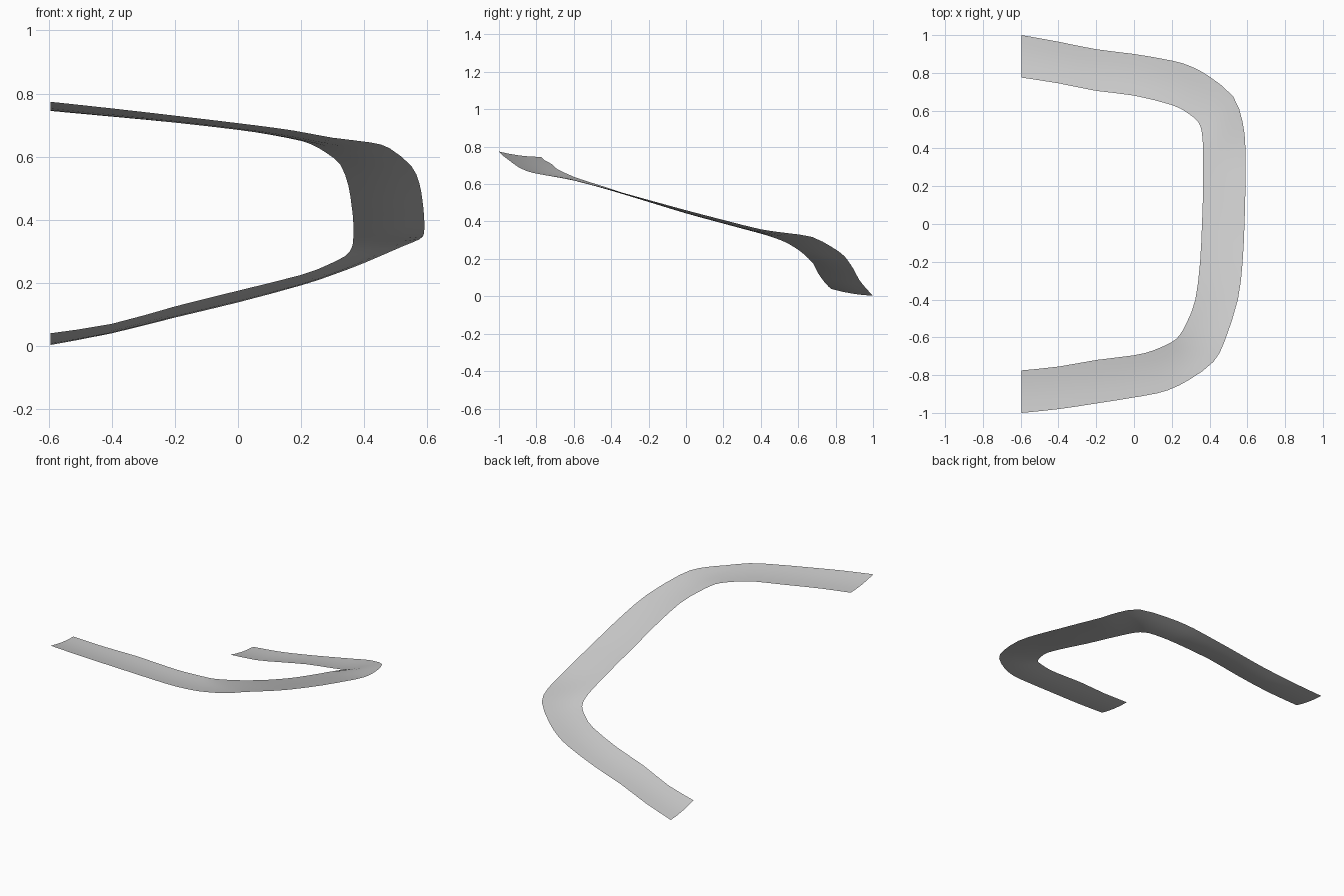
import bpy
import bmesh
from mathutils import Vector

STEPS = 2        # spans between neighbouring stations
ACROSS = 4       # spans across the strip width
SAG = 0.007      # shallow dip in the cross-section

default_cube = bpy.data.objects.get("Cube")
if default_cube:
    bpy.data.objects.remove(default_cube, do_unlink=True)

# Outer rim of the bent strip, from the low arm round to the high arm
outer_rim = [
    (-.595, 1, .003), (-.4, .965, .04), (-.2, .925, .09), (0, .9, .138),
    (.2, .865, .192), (.3, .835, .225), (.4, .78, .263), (.525, .675, .317),
    (.575, .54, .338), (.59, .4, .358), (.59, .2, .408), (.585, 0, .46),
    (.575, -.2, .515), (.55, -.4, .57), (.48, -.62, .627), (.42, -.73, .645),
    (.3, -.82, .66), (.18, -.88, .682), (.05, -.91, .7), (-.2, -.95, .73),
    (-.4, -.98, .753), (-.595, -1, .774),
]

# Inner rim, station by station opposite the outer one
inner_rim = [
    (-.595, .775, .04), (-.4, .745, .07), (-.2, .705, .125), (0, .68, .175),
    (.2, .63, .225), (.28, .59, .255), (.34, .54, .285), (.36, .48, .31),
    (.365, .4, .335), (.366, .3, .362), (.365, .15, .403), (.36, 0, .445),
    (.35, -.2, .508), (.325, -.4, .574), (.28, -.52, .612), (.24, -.59, .635),
    (.2, -.625, .65), (.1, -.67, .67), (0, -.695, .685), (-.2, -.72, .708),
    (-.4, -.755, .727), (-.595, -.775, .745),
]


def smooth_path(points, steps):
    """Pass a flowing curve through the given points."""
    pts = [Vector(p) for p in points]
    last = len(pts) - 1
    path = []
    for i in range(last):
        a, b = pts[i], pts[i + 1]
        before, after = pts[max(i - 1, 0)], pts[min(i + 2, last)]
        tangent_a, tangent_b = (b - before) / 2, (after - a) / 2
        for s in range(steps):
            t = s / steps
            blend = t * t * (3 - 2 * t)
            path.append(a.lerp(b, blend)
                        + tangent_a * (t * (1 - t) ** 2)
                        - tangent_b * (t * t * (1 - t)))
    path.append(pts[last])
    return path


def cross_section(outer, inner):
    """Points from one rim to the other, dipping slightly in the middle."""
    row = []
    for k in range(ACROSS + 1):
        t = k / ACROSS
        point = outer.lerp(inner, t)
        point.z -= SAG * 4 * t * (1 - t)
        row.append(point)
    return row


def make_material(name, colour):
    material = bpy.data.materials.new(name)
    material.use_nodes = True
    material.diffuse_color = colour
    shader = material.node_tree.nodes["Principled BSDF"]
    shader.inputs["Base Color"].default_value = colour
    return material


# Loft the open sheet between both rims
bm = bmesh.new()
rows = [[bm.verts.new(p) for p in cross_section(o, i)]
        for o, i in zip(smooth_path(outer_rim, STEPS),
                        smooth_path(inner_rim, STEPS))]
for row, following in zip(rows, rows[1:]):
    for k in range(ACROSS):
        face = bm.faces.new((row[k], row[k + 1], following[k + 1], following[k]))
        face.smooth = True

mesh = bpy.data.meshes.new("curved_trim_strip")
bm.to_mesh(mesh)
bm.free()
mesh.materials.append(make_material("light grey", (.6, .6, .6, 1)))
strip = bpy.data.objects.new("curved_trim_strip", mesh)
bpy.context.collection.objects.link(strip)
